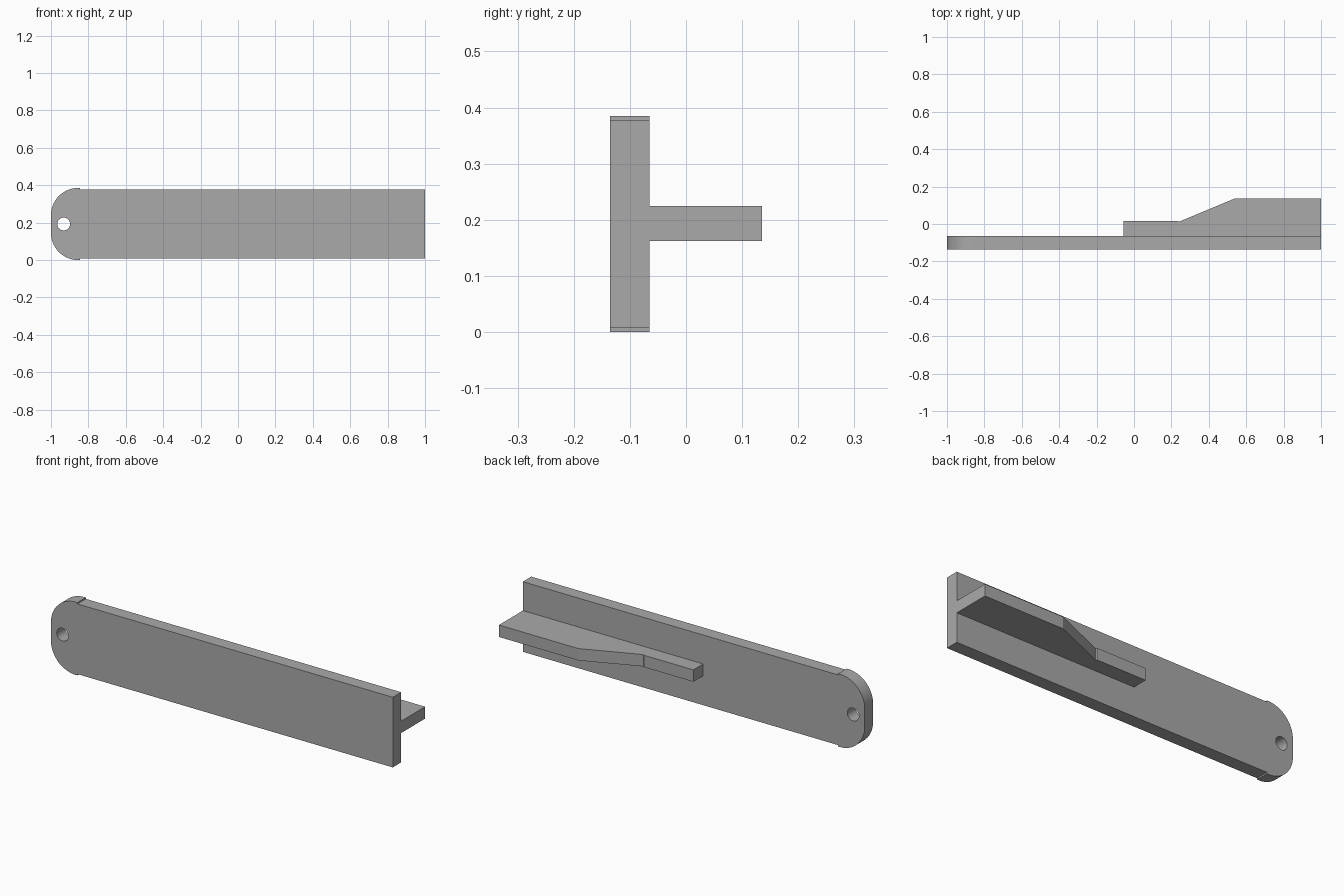
import bpy, bmesh, math
from mathutils import Vector

cube = bpy.data.objects.get("Cube")
if cube:
    bpy.data.objects.remove(cube, do_unlink=True)

grey = bpy.data.materials.new("plain grey")
grey.use_nodes = True
colour = (0.4, 0.4, 0.4, 1)
grey.diffuse_color = colour
grey.node_tree.nodes["Principled BSDF"].inputs["Base Color"].default_value = colour


def extrude(name, outline, direction):
    """Solid made by sweeping a flat outline along a vector."""
    bm = bmesh.new()
    face = bm.faces.new([bm.verts.new(p) for p in outline])
    swept = bmesh.ops.extrude_face_region(bm, geom=[face])["geom"]
    verts = [v for v in swept if isinstance(v, bmesh.types.BMVert)]
    bmesh.ops.translate(bm, verts=verts, vec=Vector(direction))
    bmesh.ops.recalc_face_normals(bm, faces=bm.faces)
    mesh = bpy.data.meshes.new(name)
    bm.to_mesh(mesh)
    bm.free()
    mesh.materials.append(grey)
    obj = bpy.data.objects.new(name, mesh)
    bpy.context.collection.objects.link(obj)
    return obj


def arc(cx, cz, radius, start, end, steps, y):
    angles = [math.radians(start + (end - start) * i / steps) for i in range(steps + 1)]
    return [(cx + radius * math.cos(a), y, cz + radius * math.sin(a)) for a in angles]


FRONT, BACK = -0.135, -0.065
HEIGHT, STEP = 0.385, 0.007
RADIUS, END_X = 0.145, -0.855

# Flat plate with a slightly taller rounded end
outline = [(1, FRONT, STEP), (1, FRONT, HEIGHT - STEP), (END_X + 0.01, FRONT, HEIGHT - STEP)]
outline += [(END_X + 0.01, FRONT, HEIGHT)]
outline += arc(END_X, HEIGHT - RADIUS, RADIUS, 90, 180, 20, FRONT)
outline += arc(END_X, RADIUS, RADIUS, 180, 270, 20, FRONT)
outline += [(END_X + 0.01, FRONT, 0), (END_X + 0.01, FRONT, STEP)]
plate = extrude("plate", outline, (0, BACK - FRONT, 0))

# Pivot hole through the rounded end
circle = arc(-0.932, HEIGHT / 2, 0.034, 0, 348.75, 31, FRONT - 0.1)
cutter = extrude("hole_cutter", circle, (0, 0.3, 0))
cutter.hide_render = True
cutter.hide_set(True)
hole = plate.modifiers.new("hole", "BOOLEAN")
hole.operation = "DIFFERENCE"
hole.solver = "EXACT"
hole.object = cutter

# Back rib: low front section, slope, then full depth
rib = [(-0.055, BACK), (1, BACK), (1, 0.135), (0.535, 0.135),
       (0.24, 0.012), (0.235, 0.017), (-0.055, 0.017)]
extrude("rib", [(x, y, 0.162) for x, y in rib], (0, 0, 0.063))

# Smooth the curved surfaces, keep the edges sharp
bpy.ops.object.select_all(action="DESELECT")
plate.select_set(True)
bpy.context.view_layer.objects.active = plate
bpy.ops.object.modifier_apply(modifier="hole")
bpy.data.objects.remove(cutter, do_unlink=True)
bpy.ops.object.shade_smooth_by_angle(angle=math.radians(30))
